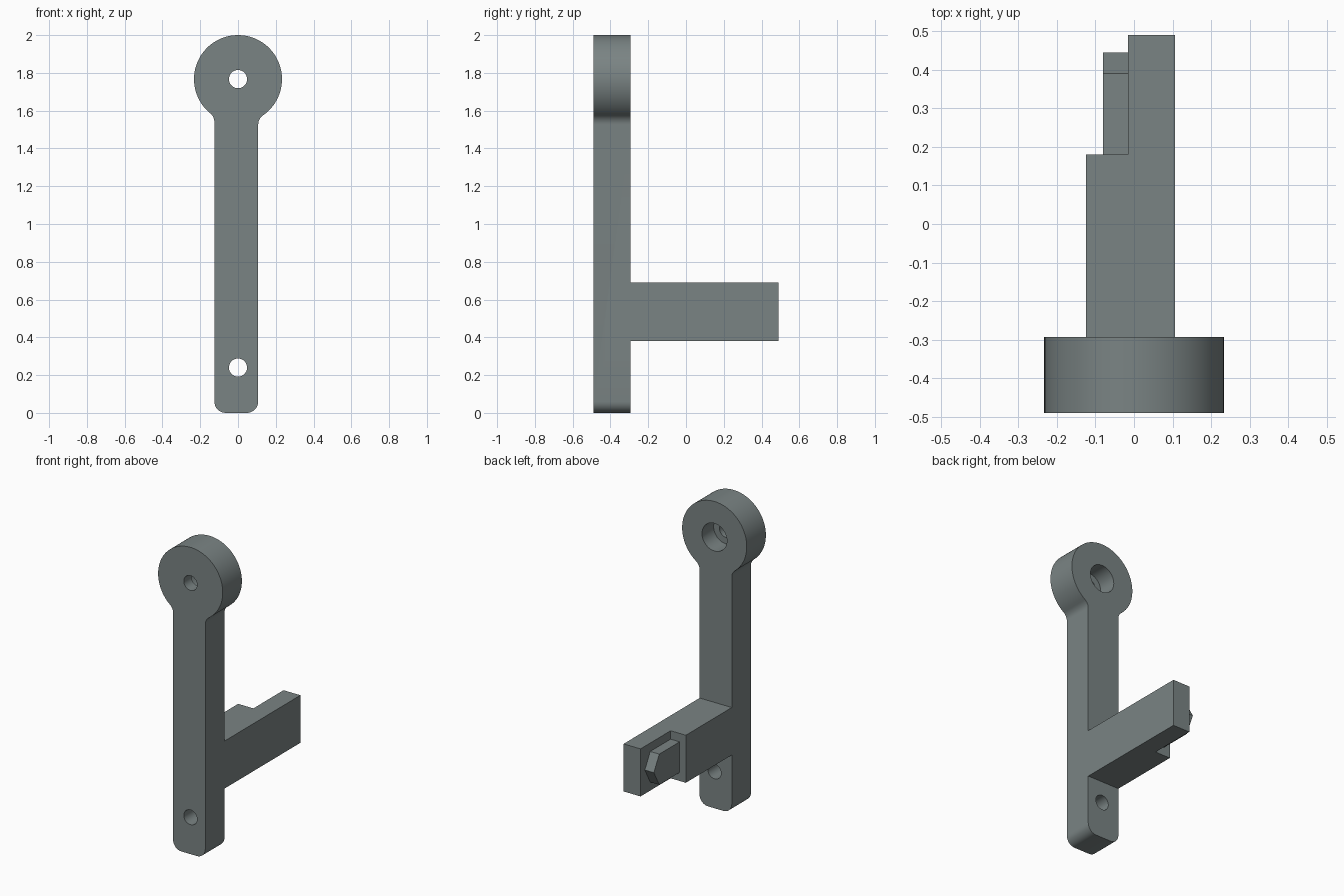
import bpy, bmesh, math

if "Cube" in bpy.data.objects:
    bpy.data.objects.remove(bpy.data.objects["Cube"])

steel = bpy.data.materials.new("slate_grey")
steel.diffuse_color = (0.195, 0.23, 0.23, 1)
steel.use_nodes = True
steel.node_tree.nodes["Principled BSDF"].inputs["Base Color"].default_value = steel.diffuse_color

FRONT, BACK = -0.49, -0.293      # plate thickness along y
LEFT, RIGHT = -0.125, 0.107      # stem sides
RING_Z, RING_R = 1.767, 0.233
ARM_LOW, ARM_HIGH = 0.38, 0.69


def prism(name, points, axis, start, end):
    """Extrude a 2D outline along y (points are x,z), x (y,z) or z (x,y)."""
    place = {"y": lambda a, b: (a, start, b),
             "x": lambda a, b: (start, a, b),
             "z": lambda a, b: (a, b, start)}[axis]
    bm = bmesh.new()
    face = bm.faces.new([bm.verts.new(place(a, b)) for a, b in points])
    extruded = bmesh.ops.extrude_face_region(bm, geom=[face])["geom"]
    step = [end - start if c == axis else 0 for c in "xyz"]
    bmesh.ops.translate(bm, vec=step,
                        verts=[v for v in extruded if isinstance(v, bmesh.types.BMVert)])
    bmesh.ops.recalc_face_normals(bm, faces=bm.faces)
    mesh = bpy.data.meshes.new(name)
    bm.to_mesh(mesh)
    bm.free()
    mesh.materials.append(steel)
    obj = bpy.data.objects.new(name, mesh)
    bpy.context.collection.objects.link(obj)
    return obj


def arc(cx, cz, r, a0, a1, n):
    return [(cx + r * math.cos(a0 + (a1 - a0) * i / n),
             cz + r * math.sin(a0 + (a1 - a0) * i / n)) for i in range(n + 1)]


def combine(target, other, operation):
    mod = target.modifiers.new("combine", "BOOLEAN")
    mod.operation, mod.solver, mod.object = operation, "EXACT", other
    bpy.context.view_layer.objects.active = target
    bpy.ops.object.modifier_apply(modifier=mod.name)
    bpy.data.objects.remove(other)


# Plate outline: rounded foot, stem, filleted neck and round head
corner, fillet = 0.06, 0.06


def neck(side):
    """Fillet centre height and its angle around the head, for a stem side."""
    x = abs(side) + fillet
    drop = math.sqrt((RING_R + fillet) ** 2 - x ** 2)
    return x, RING_Z - drop, math.atan2(drop, x)


rx, rz, ra = neck(RIGHT)
lx, lz, la = neck(LEFT)
pi = math.pi
outline = arc(LEFT + corner, corner, corner, pi, 1.5 * pi, 8)
outline += arc(RIGHT - corner, corner, corner, -pi / 2, 0, 8)
outline += arc(rx, rz, fillet, pi, pi - ra, 8)
outline += arc(0, RING_Z, RING_R, -ra, pi + la, 72)[1:-1]
outline += arc(-lx, lz, fillet, la, 0, 8)
bracket = prism("bracket", outline, "y", FRONT, BACK)

# Arm with a step on its left side
combine(bracket, prism("arm", [(LEFT, -0.4), (RIGHT, -0.4), (RIGHT, 0.49), (-0.015, 0.49),
                               (-0.015, 0.18), (LEFT, 0.18)], "z", ARM_LOW, ARM_HIGH), "UNION")

# Pointed peg lying in the step
mid, half = (ARM_LOW + ARM_HIGH) / 2, 0.1
combine(bracket, prism("peg", [(0.14, mid - half), (0.39, mid - half), (0.445, mid),
                               (0.39, mid + half), (0.14, mid + half)],
                       "x", -0.08, 0.03), "UNION")

# Two through holes and the wider recess behind the head
for z, r, y in ((RING_Z, 0.048, -0.6), (0.24, 0.048, -0.6), (RING_Z, 0.09, BACK - 0.12)):
    combine(bracket, prism("hole", arc(0, z, r, 0, 2 * pi, 40)[:-1], "y", y, -0.2), "DIFFERENCE")

bpy.ops.object.select_all(action="DESELECT")
bracket.select_set(True)
bpy.context.view_layer.objects.active = bracket
bpy.ops.object.shade_smooth_by_angle(angle=math.radians(25))
